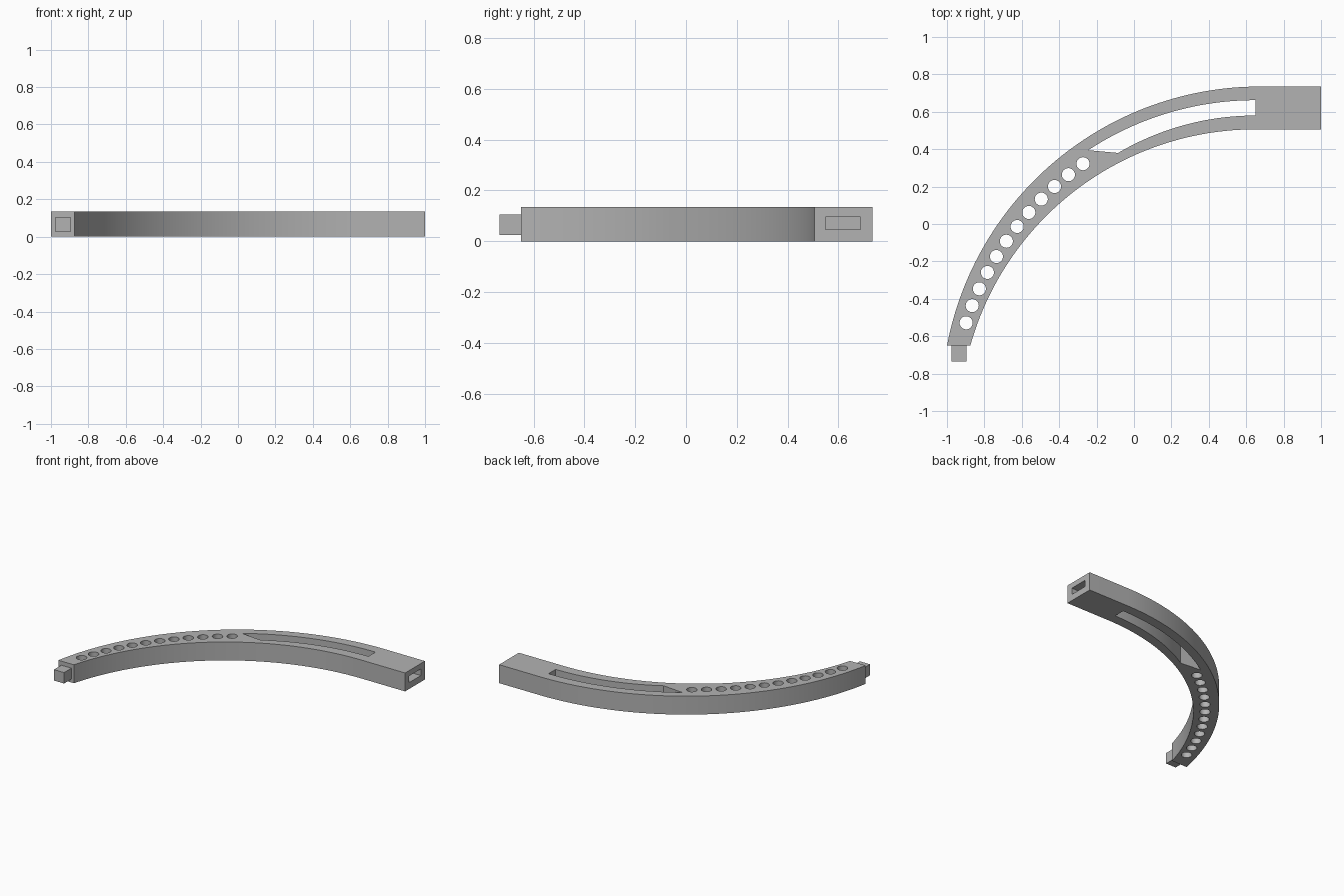
import bpy, bmesh
from math import sin, cos, asin, radians, tau

if "Cube" in bpy.data.objects:
    bpy.data.objects.remove(bpy.data.objects["Cube"])

HEIGHT = 0.135
grey = bpy.data.materials.new("plain grey")
grey.use_nodes = True
colour = (0.45, 0.45, 0.45, 1)
grey.diffuse_color = colour
grey.node_tree.nodes["Principled BSDF"].inputs["Base Color"].default_value = colour


def arc(cx, top, r, end_x, n=64):
    """Points from the crown (cx, top) leftwards round to end_x."""
    sweep = asin((cx - end_x) / r)
    return [(cx - r * sin(sweep * i / n), top - r + r * cos(sweep * i / n))
            for i in range(n + 1)]


def prism(name, outlines, z0, z1):
    """Extrude one or more separate outlines upwards."""
    bm = bmesh.new()
    for pts in outlines:
        face = bm.faces.new([bm.verts.new((x, y, z0)) for x, y in pts])
        up = bmesh.ops.extrude_face_region(bm, geom=[face])["geom"]
        bmesh.ops.translate(bm, vec=(0, 0, z1 - z0),
                            verts=[v for v in up if isinstance(v, bmesh.types.BMVert)])
    bmesh.ops.recalc_face_normals(bm, faces=bm.faces)
    mesh = bpy.data.meshes.new(name)
    bm.to_mesh(mesh)
    bm.free()
    mesh.materials.append(grey)
    ob = bpy.data.objects.new(name, mesh)
    bpy.context.collection.objects.link(ob)
    return ob


def box(name, x0, x1, y0, y1, z0, z1):
    return prism(name, [[(x0, y0), (x1, y0), (x1, y1), (x0, y1)]], z0, z1)


# Tapering curved beam with a straight right end
outer = arc(0.674, 0.735, 1.704, -1.0)
inner = arc(0.65, 0.506, 1.584, -0.875)
beam = prism("curved_beam", [[(1, 0.735)] + outer + inner[::-1] + [(1, 0.506)]], 0, HEIGHT)

# Long slot with a flat cut across its narrow end
slot_outer = arc(0.65, 0.662, 1.631, -0.245, 40)
slot_inner = arc(0.65, 0.58, 1.45, -0.085, 40)
slot = prism("slot_cutter", [slot_outer + slot_inner[::-1]], -0.1, HEIGHT + 0.1)

# Row of round lightening holes
holes = []
for i in range(12):
    a = radians(162.14 - 3.354 * i)
    cx, cy = 0.69 + 1.668 * cos(a), -1.04 + 1.668 * sin(a)
    holes.append([(cx + 0.035 * cos(tau * k / 32), cy + 0.035 * sin(tau * k / 32))
                  for k in range(32)])
hole_row = prism("hole_cutter", holes, -0.1, HEIGHT + 0.1)

# Blind socket in the right end
socket = box("socket_cutter", 0.9, 1.1, 0.55, 0.688, 0.047, 0.095)

for cutter in (slot, hole_row, socket):
    cutter.hide_render = True
    mod = beam.modifiers.new(cutter.name, "BOOLEAN")
    mod.operation = "DIFFERENCE"
    mod.solver = "EXACT"
    mod.object = cutter

# Bake the cuts so the shading follows the finished edges
cut = bpy.data.meshes.new_from_object(
    beam.evaluated_get(bpy.context.evaluated_depsgraph_get()))
beam.modifiers.clear()
beam.data = cut
for cutter in (slot, hole_row, socket):
    bpy.data.objects.remove(cutter)

# Square peg on the narrow end
peg = box("end_peg", -0.977, -0.895, -0.735, -0.65, 0.025, 0.105)

for ob in bpy.context.selected_objects:
    ob.select_set(False)
for ob in (beam, peg):
    ob.select_set(True)
bpy.context.view_layer.objects.active = beam
bpy.ops.object.shade_smooth_by_angle(angle=radians(30))
